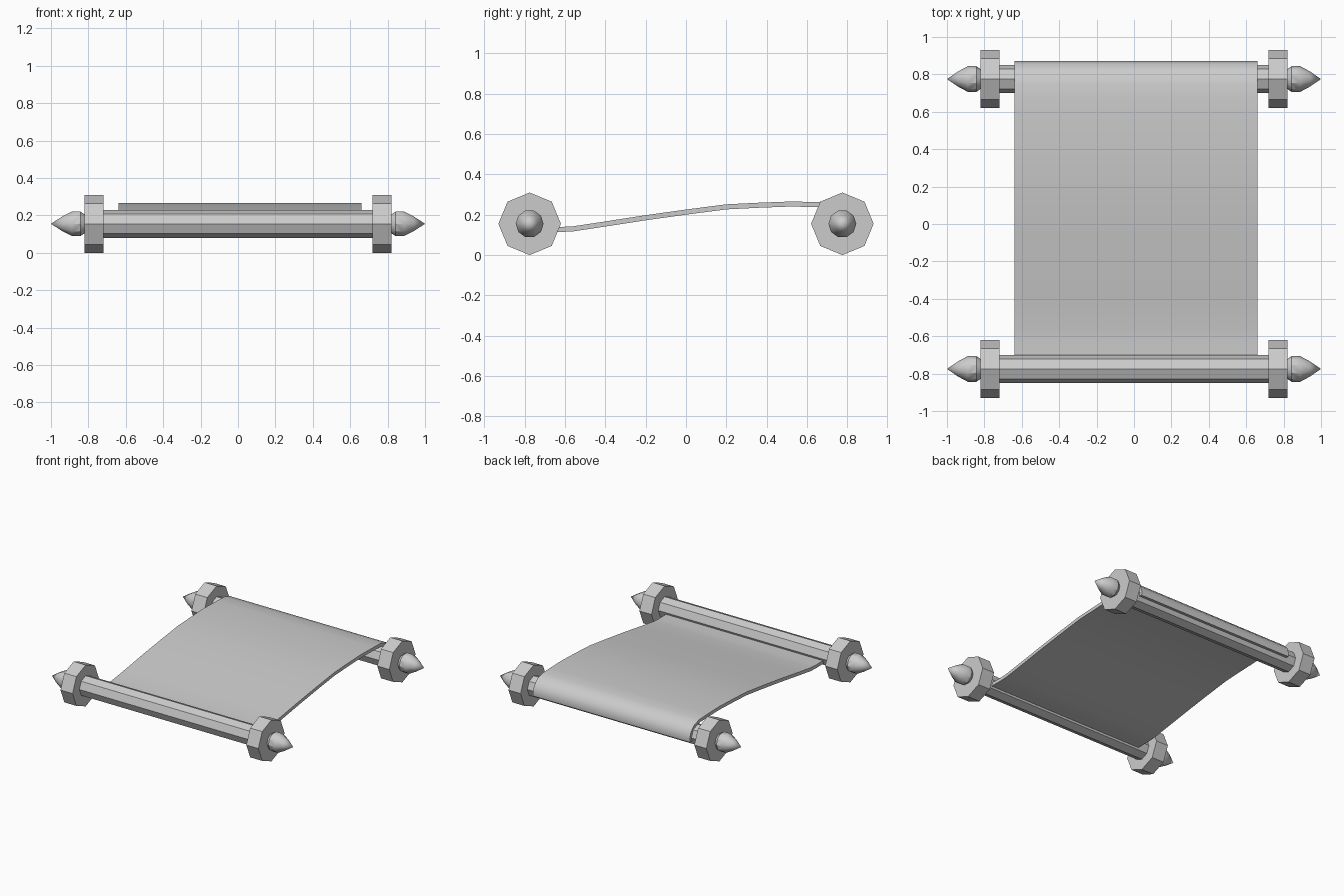
import bpy, bmesh, math
from mathutils import Vector

if "Cube" in bpy.data.objects:
    bpy.data.objects.remove(bpy.data.objects["Cube"])


def make_object(name, bm, smooth_angle=None):
    bmesh.ops.recalc_face_normals(bm, faces=bm.faces)
    mesh = bpy.data.meshes.new(name)
    bm.to_mesh(mesh)
    bm.free()
    ob = bpy.data.objects.new(name, mesh)
    bpy.context.collection.objects.link(ob)
    if smooth_angle:
        bpy.ops.object.select_all(action='DESELECT')
        ob.select_set(True)
        bpy.context.view_layer.objects.active = ob
        bpy.ops.object.shade_smooth_by_angle(angle=math.radians(smooth_angle))
    return ob


def turned(name, profile, sides, y, z, smooth_angle=None):
    """Turn an (x, radius) profile around an axis parallel to x."""
    bm = bmesh.new()
    rings = []
    for x, r in profile:
        if r == 0:
            rings.append([bm.verts.new((x, y, z))] * sides)
            continue
        rings.append([bm.verts.new((x, y + r * math.cos(a), z + r * math.sin(a)))
                      for a in (2 * math.pi * i / sides for i in range(sides))])
    for a, b in zip(rings, rings[1:]):
        for i in range(sides):
            j = (i + 1) % sides
            bm.faces.new(list(dict.fromkeys((a[i], a[j], b[j], b[i]))))
    for ring in (rings[0], rings[-1]):
        if len(set(ring)) > 2:
            bm.faces.new(ring)
    return make_object(name, bm, smooth_angle)


AXIS_Z = 0.155
FINIAL = [(0.80, 0.053), (0.82, 0.053), (0.843, 0.069), (0.888, 0.069),
          (0.94, 0.041), (1.0, 0)]

# Two rollers, each with a rod, end discs and pointed finials
for label, y in (("front", -0.775), ("back", 0.775)):
    turned(label + "_rod", [(-0.76, 0.075), (0.76, 0.075)], 8, y, AXIS_Z)
    for side, s in (("left", -1), ("right", 1)):
        turned(f"{label}_{side}_disc", [(s * 0.72, 0.155), (s * 0.82, 0.155)],
               8, y, AXIS_Z)
        turned(f"{label}_{side}_finial", [(s * x, r) for x, r in FINIAL],
               10, y, AXIS_Z, 33)

# Parchment sheet: centre line in (y, z), curling over the back rod
path = [Vector(p) for p in (
    (-0.72, 0.128), (-0.62, 0.127), (-0.56, 0.130), (-0.40, 0.154),
    (-0.20, 0.185), (0.0, 0.213), (0.20, 0.239), (0.36, 0.247),
    (0.52, 0.253), (0.66, 0.250), (0.75, 0.247), (0.81, 0.229),
    (0.845, 0.195), (0.858, 0.155), (0.855, 0.130))]
upper, lower = [], []
for i, p in enumerate(path):
    t = (path[min(i + 1, len(path) - 1)] - path[max(i - 1, 0)]).normalized()
    n = Vector((-t.y, t.x)) * 0.0125
    upper.append(p + n)
    lower.append(p - n)

bm = bmesh.new()
cols = [[[bm.verts.new((x, *p)) for p in line] for line in (upper, lower)]
        for x in (-0.64, 0.66)]
(lu, ll), (ru, rl) = cols
for i in range(len(path) - 1):
    for a, b in ((lu, ru), (ll, rl), (lu, ll), (ru, rl)):
        bm.faces.new((a[i], a[i + 1], b[i + 1], b[i]))
for i in (0, -1):
    bm.faces.new((lu[i], ru[i], rl[i], ll[i]))
make_object("parchment_sheet", bm, 40)
